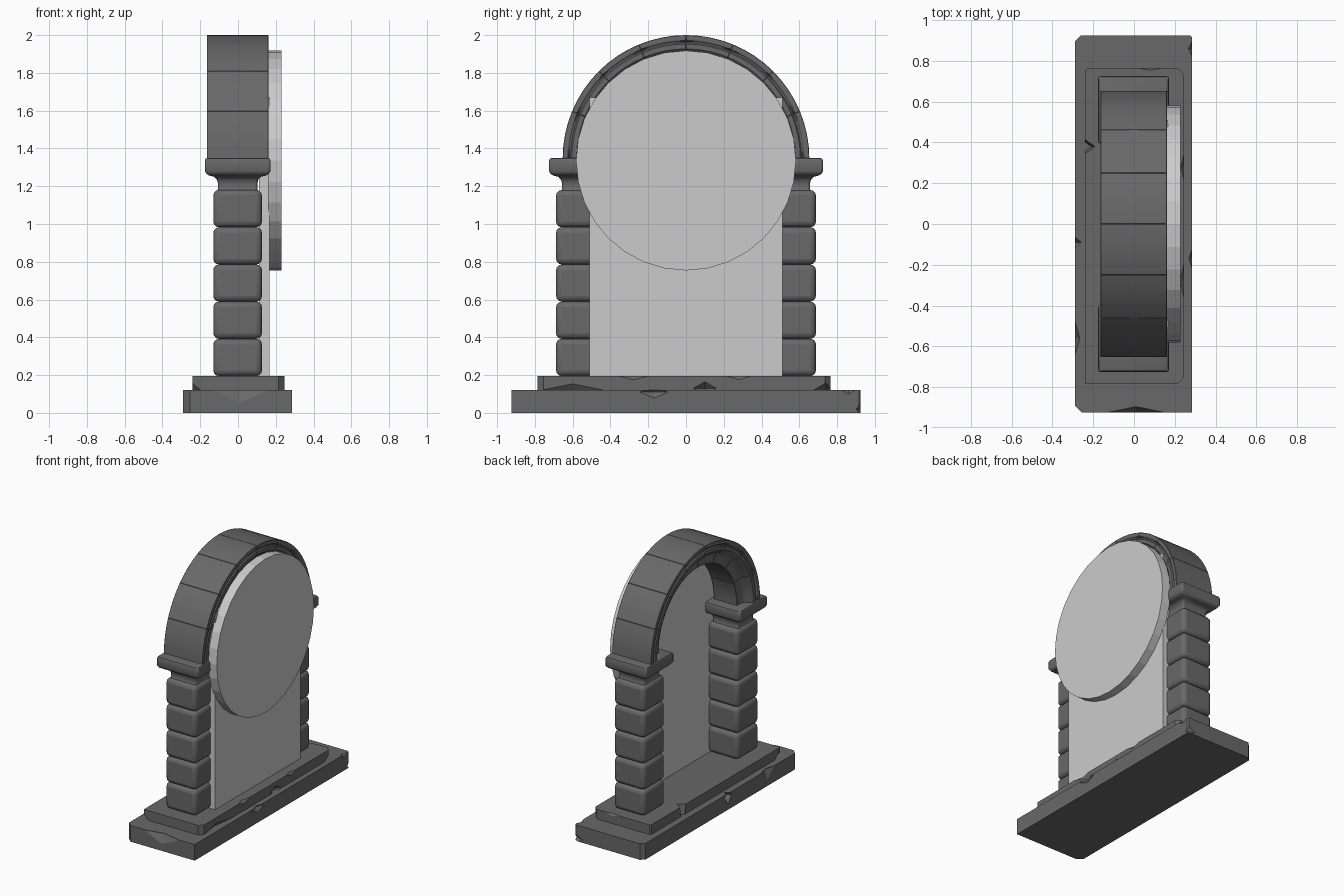
import bpy, bmesh, math
from mathutils import Matrix, Vector

if "Cube" in bpy.data.objects:
    bpy.data.objects.remove(bpy.data.objects["Cube"])

STONE = bpy.data.materials.new("dark_stone")
STONE.diffuse_color = (.14, .14, .14, 1)
STONE.use_nodes = True
STONE.node_tree.nodes["Principled BSDF"].inputs["Base Color"].default_value = STONE.diffuse_color


def finish(name, bm, bevel=0, segments=1, smooth=False, mat=STONE):
    bmesh.ops.recalc_face_normals(bm, faces=bm.faces)
    mesh = bpy.data.meshes.new(name)
    bm.to_mesh(mesh)
    bm.free()
    if mat:
        mesh.materials.append(mat)
    ob = bpy.data.objects.new(name, mesh)
    bpy.context.collection.objects.link(ob)
    bpy.ops.object.select_all(action='DESELECT')
    bpy.context.view_layer.objects.active = ob
    ob.select_set(True)
    if bevel:
        mod = ob.modifiers.new("edge", 'BEVEL')
        mod.width, mod.segments, mod.limit_method = bevel, segments, 'ANGLE'
        mod.angle_limit = math.radians(50)
    if smooth:
        bpy.ops.object.shade_smooth_by_angle(angle=math.radians(35))
    return ob


def box_bm(lo, hi):
    lo, hi = Vector(lo), Vector(hi)
    bm = bmesh.new()
    bmesh.ops.create_cube(bm, size=1)
    bmesh.ops.scale(bm, vec=hi - lo, verts=bm.verts)
    bmesh.ops.translate(bm, vec=(lo + hi) / 2, verts=bm.verts)
    return bm


def loft(name, rings, **kw):
    bm = bmesh.new()
    vs = [[bm.verts.new(p) for p in r] for r in rings]
    n = len(vs[0])
    for a, b in zip(vs, vs[1:]):
        for i in range(n):
            bm.faces.new((a[i], a[(i + 1) % n], b[(i + 1) % n], b[i]))
    bm.faces.new(vs[0])
    bm.faces.new(vs[-1])
    return finish(name, bm, **kw)


def chipped_slab(name, lo, hi, corners, chips):
    """Slab with broken corners (bevels) and diamond-shaped chips cut out."""
    bm = box_bm(lo, hi)
    for sx, sy, w in corners:
        edge = [e for e in bm.edges if all(v.co.x * sx > 0.15 and v.co.y * sy > 0.5 for v in e.verts)
                and abs(e.verts[0].co.z - e.verts[1].co.z) > 0.01]
        bmesh.ops.bevel(bm, geom=edge, offset=w, segments=1, affect='EDGES')
    slab = finish(name, bm)
    cut = bmesh.new()
    for pos, size in chips:
        m = Matrix.Translation(pos) @ Matrix.Diagonal((*size, 1))
        bmesh.ops.create_uvsphere(cut, u_segments=4, v_segments=2, radius=1, matrix=m)
    cutter = finish(name + "_cutter", cut)
    cutter.hide_render = True
    mod = slab.modifiers.new("chips", 'BOOLEAN')
    mod.operation, mod.object, mod.solver = 'DIFFERENCE', cutter, 'EXACT'
    bpy.context.view_layer.objects.active = slab
    bpy.ops.object.modifier_apply(modifier=mod.name)
    bpy.data.objects.remove(cutter)


# two worn base slabs
chipped_slab("lower_base", (-.29, -.925, 0), (.285, .925, .122),
             [(-1, 1, .028), (-1, -1, .035), (1, 1, .01)],
             [((-.3, -.09, .1), (.06, .05, .07)), ((.3, -.17, .11), (.04, .12, .05)),
              ((.3, .86, .13), (.04, .08, .05)), ((.01, -.94, .12), (.22, .045, .1)),
              ((-.3, -.56, .12), (.035, .12, .1)), ((.28, .94, .02), (.1, .04, .05))])
chipped_slab("upper_base", (-.24, -.785, .12), (.245, .765, .195),
             [(1, -1, .03), (1, 1, .03), (-1, 1, .01)],
             [((-.24, .38, .2), (.05, .035, .2)), ((.25, .1, .13), (.04, .07, .04)),
              ((.25, .28, .2), (.025, .1, .03)), ((.25, -.28, .2), (.03, .12, .03)),
              ((.25, -.6, .12), (.03, .2, .04)), ((.24, .74, .12), (.06, .07, .04)),
              ((-.24, -.77, .12), (.06, .05, .05)), ((.08, .77, .2), (.1, .02, .03))])

# stacked pillar blocks and moulded capitals
CAP = [(.012, 1.165), (0, 1.185), (0, 1.215), (.006, 1.235), (.02, 1.25), (.045, 1.256),
       (.06, 1.264), (.07, 1.28), (.07, 1.335), (.065, 1.346), (.055, 1.35)]
STEP = .197
for side, tag in ((1, "left"), (-1, "right")):
    yc = side * .561
    for i in range(5):
        z = .195 + i * STEP
        finish(f"pillar_block_{tag}_{i + 1}",
               box_bm((-.131, yc - .127, z), (.127, yc + .127, z + STEP)),
               bevel=.03, segments=3, smooth=True)
    rings = []
    for d, z in CAP:
        x, y = .104 + d, .095 + d
        rings.append([(sx * x - .002, yc + sy * y, z)
                      for sx, sy in ((1, 1), (-1, 1), (-1, -1), (1, -1))])
    loft(f"capital_{tag}", rings, bevel=.01, segments=2, smooth=True)

# eight arch stones swept around the springing line
HALF = [(.163, .653), (.163, .625), (.152, .619), (.152, .612), (.16, .605), (.16, .58),
        (.148, .565), (.12, .552), (.103, .532), (.097, .505), (.097, .47)]
SECTION = HALF + [(-x, r) for x, r in reversed(HALF)]
CENTRE_Z = 1.347
for i in range(8):
    rings = []
    for k in range(5):
        a = math.pi / 8 * (i + k / 4)
        rings.append([(x - .002, r * math.cos(a), CENTRE_Z + r * math.sin(a)) for x, r in SECTION])
    loft(f"arch_stone_{i + 1}", rings, bevel=.002, smooth=True)

# flat panel and disc filling the opening
finish("door_panel", box_bm((.112, -.51, .19), (.166, .51, 1.67)), mat=None)
bm = bmesh.new()
bmesh.ops.create_cone(bm, cap_ends=True, segments=32, radius1=.582, radius2=.582, depth=.07,
                      matrix=Matrix.Translation((.194, 0, 1.336)) @ Matrix.Rotation(math.pi / 2, 4, 'Y'))
finish("door_disc", bm, mat=None)
